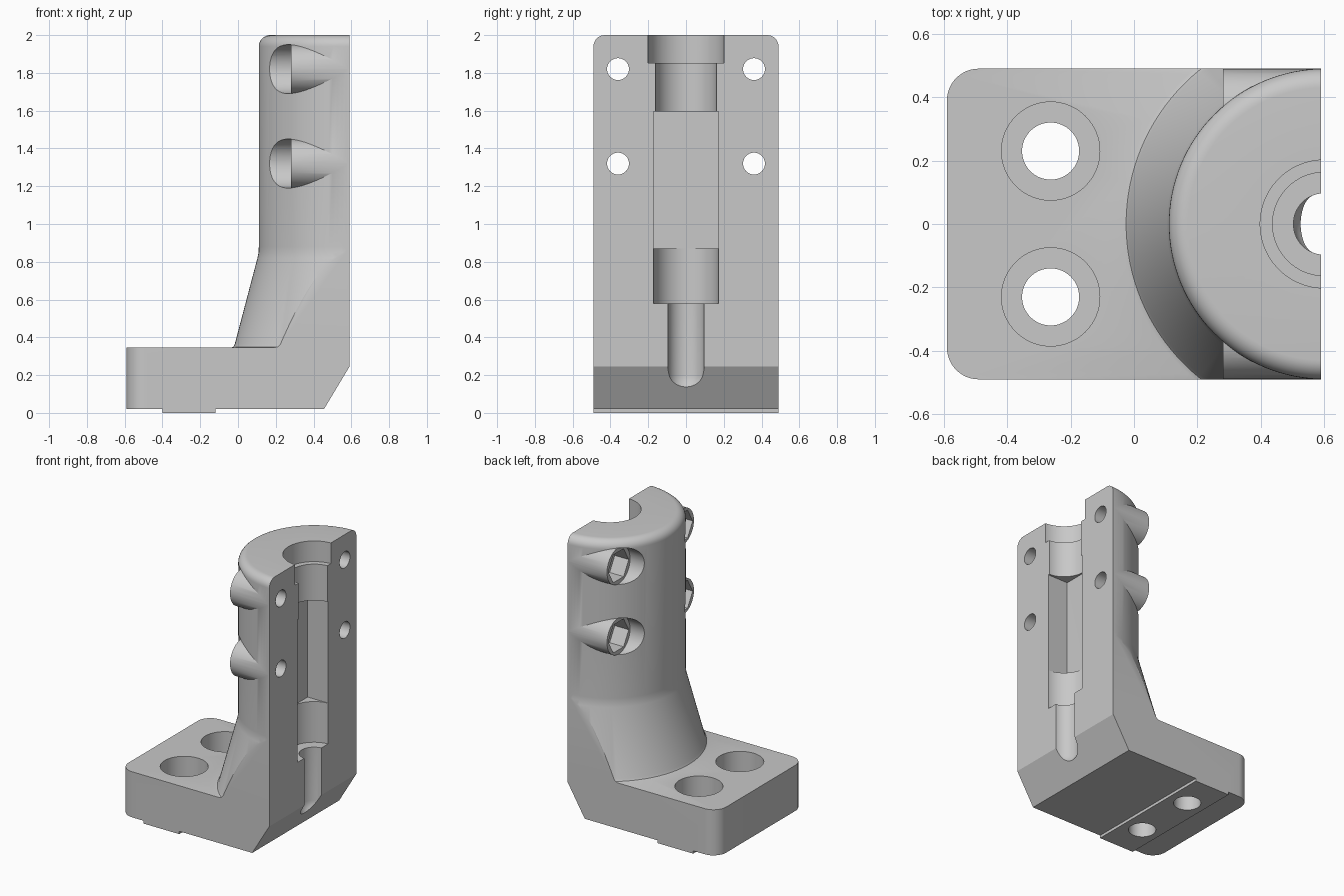
import bpy, bmesh, math
from mathutils import Matrix, Vector

cube = bpy.data.objects.get("Cube")
if cube:
    bpy.data.objects.remove(cube, do_unlink=True)

grey = bpy.data.materials.new("light grey")
grey.use_nodes = True
colour = (0.58, 0.58, 0.58, 1)
grey.diffuse_color = colour
grey.node_tree.nodes["Principled BSDF"].inputs["Base Color"].default_value = colour

AXIS_X = 0.60      # centre line of the column and bore
BACK_X = 0.59      # flat mating face
HALF_Y = 0.49
BOLT_Y, BOLT_Z = 0.36, (1.32, 1.82)


def finish(name, bm):
    bmesh.ops.recalc_face_normals(bm, faces=bm.faces[:])
    mesh = bpy.data.meshes.new(name)
    bm.to_mesh(mesh)
    bm.free()
    mesh.materials.append(grey)
    ob = bpy.data.objects.new(name, mesh)
    bpy.context.collection.objects.link(ob)
    return ob


def box(name, lo, hi):
    bm = bmesh.new()
    lo, hi = Vector(lo), Vector(hi)
    mat = Matrix.Translation((lo + hi) / 2) @ Matrix.Diagonal((*(hi - lo), 1))
    bmesh.ops.create_cube(bm, size=1, matrix=mat)
    return finish(name, bm)


def revolve(name, profile, x=AXIS_X, y=0, steps=128):
    """Solid of revolution about a vertical axis from (radius, z) points."""
    bm = bmesh.new()
    verts = [bm.verts.new((r, 0, z)) for r, z in profile]
    edges = [bm.edges.new(pair) for pair in zip(verts, verts[1:])]
    bmesh.ops.spin(bm, geom=verts + edges, axis=(0, 0, 1), cent=(0, 0, 0),
                   angle=math.tau, steps=steps)
    bmesh.ops.remove_doubles(bm, verts=bm.verts[:], dist=1e-5)
    bmesh.ops.translate(bm, verts=bm.verts[:], vec=(x, y, 0))
    return finish(name, bm)


def rod_x(name, radius, x0, x1, y, z, sides=64):
    """Prism or cylinder lying along x."""
    bm = bmesh.new()
    mat = Matrix.Translation(((x0 + x1) / 2, y, z)) @ Matrix.Rotation(math.pi / 2, 4, "Y")
    if sides == 6:
        # corners of the hexagon point up and down
        mat = mat @ Matrix.Rotation(math.pi / 2, 4, "Z") @ Matrix.Rotation(math.pi / 6, 4, "Z")
        mat = mat @ Matrix.Rotation(math.pi / 3, 4, "Z")
    bmesh.ops.create_cone(bm, cap_ends=True, segments=sides, radius1=radius,
                          radius2=radius, depth=x1 - x0, matrix=mat)
    return finish(name, bm)


def combine(target, tool, operation):
    mod = target.modifiers.new("combine", "BOOLEAN")
    mod.operation, mod.solver, mod.object = operation, "EXACT", tool
    bpy.context.view_layer.objects.active = target
    bpy.ops.object.modifier_apply(modifier=mod.name)
    bpy.data.objects.remove(tool, do_unlink=True)


def arc(cr, cz, radius, a0, a1, n=8):
    angles = [math.radians(a0 + (a1 - a0) * i / n) for i in range(n + 1)]
    return [(cr + radius * math.cos(a), cz + radius * math.sin(a)) for a in angles]


# Foot: side profile with a sloped rear underside and rounded front corners
bm = bmesh.new()
outline = [(-0.59, 0.02), (0.455, 0.02), (BACK_X, 0.245), (BACK_X, 0.345), (-0.59, 0.345)]
face = bm.faces.new([bm.verts.new((x, -HALF_Y, z)) for x, z in outline])
side = bmesh.ops.extrude_face_region(bm, geom=[face])["geom"]
bmesh.ops.translate(bm, vec=(0, 2 * HALF_Y, 0),
                    verts=[v for v in side if isinstance(v, bmesh.types.BMVert)])
corners = [e for e in bm.edges if all(v.co.x < -0.5 for v in e.verts)
           and abs(e.verts[0].co.z - e.verts[1].co.z) > 0.1]
bmesh.ops.bevel(bm, geom=corners, offset=0.1, segments=12, profile=0.5, affect="EDGES")
bracket = finish("clamp_bracket", bm)

# Raised pad under the foot
combine(bracket, box("foot_pad", (-0.4, -HALF_Y, 0), (-0.12, HALF_Y, 0.1)), "UNION")

# Half-round column with flared skirt and rounded top edge
profile = [(0, 0.3), (0.638, 0.3), (0.638, 0.345), (0.625, 0.35), (0.617, 0.365),
           (0.497, 0.82), (0.491, 0.85), (HALF_Y, 0.88)]
profile += arc(HALF_Y - 0.06, 1.94, 0.06, 0, 90) + [(0, 2.0)]
column = revolve("column", profile)
combine(column, box("column_trim", (-0.5, -HALF_Y, 0.32), (BACK_X, HALF_Y, 2.2)), "INTERSECT")
combine(bracket, column, "UNION")

# Bolt bosses, then their spot faces, hexagonal nut pockets and through holes
bolts = [(s * BOLT_Y, z) for s in (-1, 1) for z in BOLT_Z]
for y, z in bolts:
    combine(bracket, rod_x("boss", 0.1295, 0.2, BACK_X - 0.001, y, z), "UNION")
for y, z in bolts:
    combine(bracket, rod_x("spot_face", 0.13, -0.2, 0.28, y, z), "DIFFERENCE")
    combine(bracket, rod_x("nut_pocket", 0.115, 0.1, 0.39, y, z, 6), "DIFFERENCE")
    combine(bracket, rod_x("bolt_hole", 0.058, 0.3, 0.8, y, z, 32), "DIFFERENCE")

# Stepped bore with a domed lower end
bore = [(0, 0.103)] + arc(0, 0.2, 0.097, -80, 0)
bore += [(0.097, 0.58), (0.172, 0.58), (0.172, 0.9), (0.163, 0.9), (0.163, 1.853),
         (0.202, 1.853), (0.202, 2.1), (0, 2.1)]
combine(bracket, revolve("bore", bore, steps=96), "DIFFERENCE")

# Square-backed pocket in the middle of the bore
combine(bracket, box("pocket", (0.428, -0.173, 0.87), (0.8, 0.173, 1.595)), "DIFFERENCE")

# Counterbored mounting holes in the foot
for s in (-1, 1):
    hole = [(0, -0.1), (0.09, -0.1), (0.09, 0.14), (0.155, 0.14), (0.155, 0.5), (0, 0.5)]
    combine(bracket, revolve("mounting_hole", hole, -0.263, s * 0.23, 64), "DIFFERENCE")

# Smooth curves with crisp edges
bpy.ops.object.select_all(action="DESELECT")
bracket.select_set(True)
bpy.context.view_layer.objects.active = bracket
bpy.ops.object.shade_smooth_by_angle(angle=math.radians(25))
